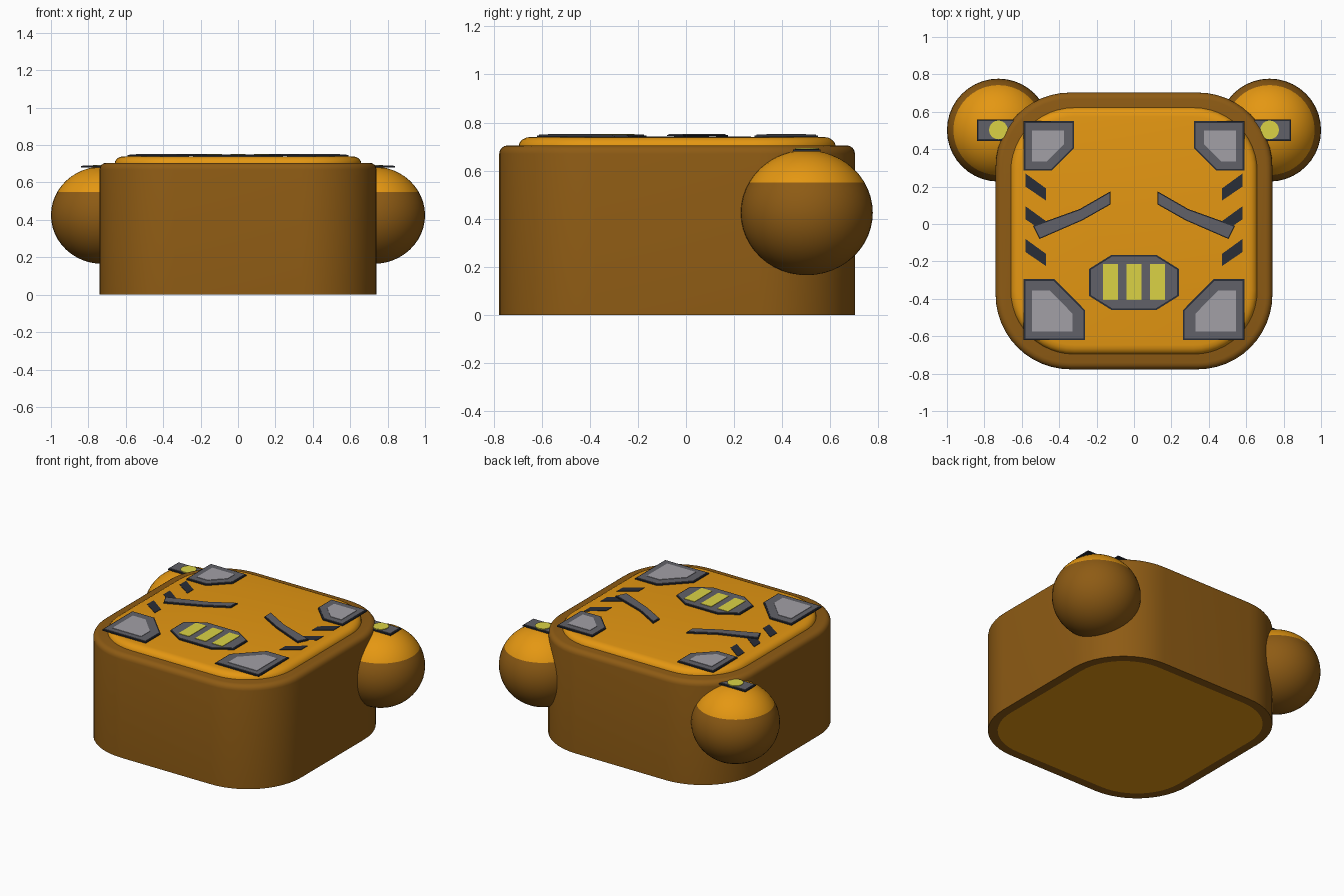
import bpy, bmesh, math
from mathutils import Matrix

if "Cube" in bpy.data.objects:
    bpy.data.objects.remove(bpy.data.objects["Cube"])


def material(name, rgb):
    m = bpy.data.materials.new(name)
    m.diffuse_color = (*rgb, 1)
    m.use_nodes = True
    m.node_tree.nodes["Principled BSDF"].inputs["Base Color"].default_value = m.diffuse_color
    return m


BROWN = material("brown", (0.27, 0.105, 0.007))
ORANGE = material("orange", (0.78, 0.31, 0.006))
NAVY = material("dark navy", (0.022, 0.026, 0.038))
GREY = material("dark grey", (0.12, 0.12, 0.14))
LIGHT = material("light grey", (0.36, 0.35, 0.38))
YELLOW = material("yellow", (0.71, 0.65, 0.06))


def finish(bm, name, mats, smooth=True):
    bmesh.ops.recalc_face_normals(bm, faces=bm.faces)
    me = bpy.data.meshes.new(name)
    bm.to_mesh(me)
    bm.free()
    for m in mats:
        me.materials.append(m)
    ob = bpy.data.objects.new(name, me)
    bpy.context.collection.objects.link(ob)
    if smooth:
        bpy.ops.object.select_all(action='DESELECT')
        ob.select_set(True)
        bpy.context.view_layer.objects.active = ob
        bpy.ops.object.shade_smooth_by_angle(angle=math.radians(35))
    return ob


def rounded_square(half, radius, steps=12):
    pts = []
    for q in range(4):
        sx, sy = ((1, 1), (-1, 1), (-1, -1), (1, -1))[q]
        for i in range(steps + 1):
            a = math.pi / 2 * (q + i / steps)
            pts.append((sx * (half - radius) + radius * math.cos(a),
                        sy * (half - radius) + radius * math.sin(a)))
    return pts


def loft(name, levels, half, radius, mats):
    """Stack rounded squares given as (height, inset) and cap both ends."""
    bm = bmesh.new()
    rings = []
    for z, inset in levels:
        rings.append([bm.verts.new((x, y - 0.037, z))
                      for x, y in rounded_square(half - inset, radius - inset)])
    n = len(rings[0])
    for a, b in zip(rings, rings[1:]):
        for i in range(n):
            bm.faces.new((a[i], a[(i + 1) % n], b[(i + 1) % n], b[i]))
    bottom = bm.faces.new(rings[0][::-1])
    bm.faces.new(rings[-1])
    bottom.material_index = len(mats) - 1
    return finish(bm, name, mats)


# Body block with a rounded top edge and an orange underside
edge = [(0.67 + 0.035 * math.sin(t * math.pi / 8), 0.035 * (1 - math.cos(t * math.pi / 8)))
        for t in range(5)]
loft("body", [(0, 0.06), (0, 0)] + edge, 0.74, 0.4, [BROWN, ORANGE])

# Raised top panel
edge = [(0.70 + 0.04 * math.sin(t * math.pi / 8), 0.05 * (1 - math.cos(t * math.pi / 8)))
        for t in range(5)]
loft("top_panel", [(0.69, 0)] + edge, 0.66, 0.34, [ORANGE])


def plate(name, pts, z0, z1, mat, mirror=1):
    bm = bmesh.new()
    f = bm.faces.new([bm.verts.new((x * mirror, y, z0)) for x, y in pts])
    ext = bmesh.ops.extrude_face_region(bm, geom=[f])
    for v in ext["geom"]:
        if isinstance(v, bmesh.types.BMVert):
            v.co.z = z1
    return finish(bm, name, [mat], False)


def shrink(pts, d):
    """Move every side of a counter-clockwise outline inward by d."""
    if sum(a[0] * b[1] - b[0] * a[1] for a, b in zip(pts, pts[1:] + pts[:1])) < 0:
        pts = pts[::-1]
    out = []
    for i, (x, y) in enumerate(pts):
        (px, py), (nx, ny) = pts[i - 1], pts[(i + 1) % len(pts)]
        l1, l2 = math.hypot(x - px, y - py), math.hypot(nx - x, ny - y)
        n1 = (-(y - py) / l1, (x - px) / l1)
        n2 = (-(ny - y) / l2, (nx - x) / l2)
        k = d / (1 + n1[0] * n2[0] + n1[1] * n2[1])
        out.append((x + k * (n1[0] + n2[0]), y + k * (n1[1] + n2[1])))
    return out


def framed(name, pts, z, mirror=1, rim=0.009):
    """Grey plate with a thin dark border."""
    plate(name + "_border", pts, z, z + 0.008, NAVY, mirror)
    plate(name, shrink(pts, rim), z + 0.004, z + 0.011, GREY, mirror)


def box(x0, x1, y0, y1):
    return [(x0, y0), (x1, y0), (x1, y1), (x0, y1)]


TOP = 0.739
back = [(-.59, .55), (-.32, .55), (-.32, .405), (-.44, .285), (-.59, .285)]
back_in = [(-.545, .50), (-.375, .50), (-.375, .425), (-.465, .335), (-.545, .335)]
front = [(-.59, -.295), (-.425, -.295), (-.262, -.46), (-.262, -.62), (-.59, -.62)]
front_in = [(-.545, -.355), (-.45, -.355), (-.328, -.48), (-.328, -.575), (-.545, -.575)]
brow = [(-.125, .175), (-.125, .105), (-.275, .02), (-.505, -.08), (-.54, -.01), (-.29, .08)]

for side, m in (("left", 1), ("right", -1)):
    # Corner plates with pale centres
    for name, outer, inner in (("back", back, back_in), ("front", front, front_in)):
        framed(f"{name}_corner_{side}", outer, TOP, m)
        plate(f"{name}_corner_centre_{side}", inner, TOP + 0.006, TOP + 0.014, LIGHT, m)
    # Slanted brow
    framed(f"brow_{side}", brow, TOP + 0.002, m, 0.006)
    # Slanted warning stripes
    for i in range(3):
        d = -0.175 * i
        plate(f"stripe_{side}_{i + 1}", [(-.58, .27 + d), (-.47, .19 + d),
              (-.47, .125 + d), (-.58, .20 + d)], TOP, TOP + 0.004, NAVY, m)

    # Ball at the back corner, orange on top
    bm = bmesh.new()
    bmesh.ops.create_uvsphere(bm, u_segments=40, v_segments=24, radius=1,
                              matrix=Matrix.Translation((-0.725 * m, 0.502, 0.425))
                              @ Matrix.Diagonal((0.275, 0.275, 0.26, 1)))
    bmesh.ops.bisect_plane(bm, geom=bm.verts[:] + bm.edges[:] + bm.faces[:],
                           plane_co=(0, 0, 0.55), plane_no=(0, 0, 1))
    for f in bm.faces:
        f.material_index = int(f.calc_center_median().z > 0.55)
    finish(bm, f"ball_{side}", [BROWN, ORANGE])

    # Lamp plate on the ball
    framed(f"lamp_plate_{side}", box(-.84, -.61, .445, .56), 0.679, m)
    lamp = [(-.725 + .05 * math.cos(i * math.pi / 12), .503 + .05 * math.sin(i * math.pi / 12))
            for i in range(24)]
    plate(f"lamp_{side}", lamp, 0.685, 0.694, YELLOW, m)

# Mouth grille with three yellow bars
mouth = [(-.24, -.24), (-.12, -.165), (.12, -.165), (.24, -.24),
         (.24, -.385), (.12, -.46), (-.12, -.46), (-.24, -.385)]
framed("mouth", mouth, TOP)
for i in (-1, 0, 1):
    plate(f"mouth_bar_{i + 2}", box(i * .126 - .04, i * .126 + .04, -.405, -.215),
          TOP + 0.006, TOP + 0.014, YELLOW)
